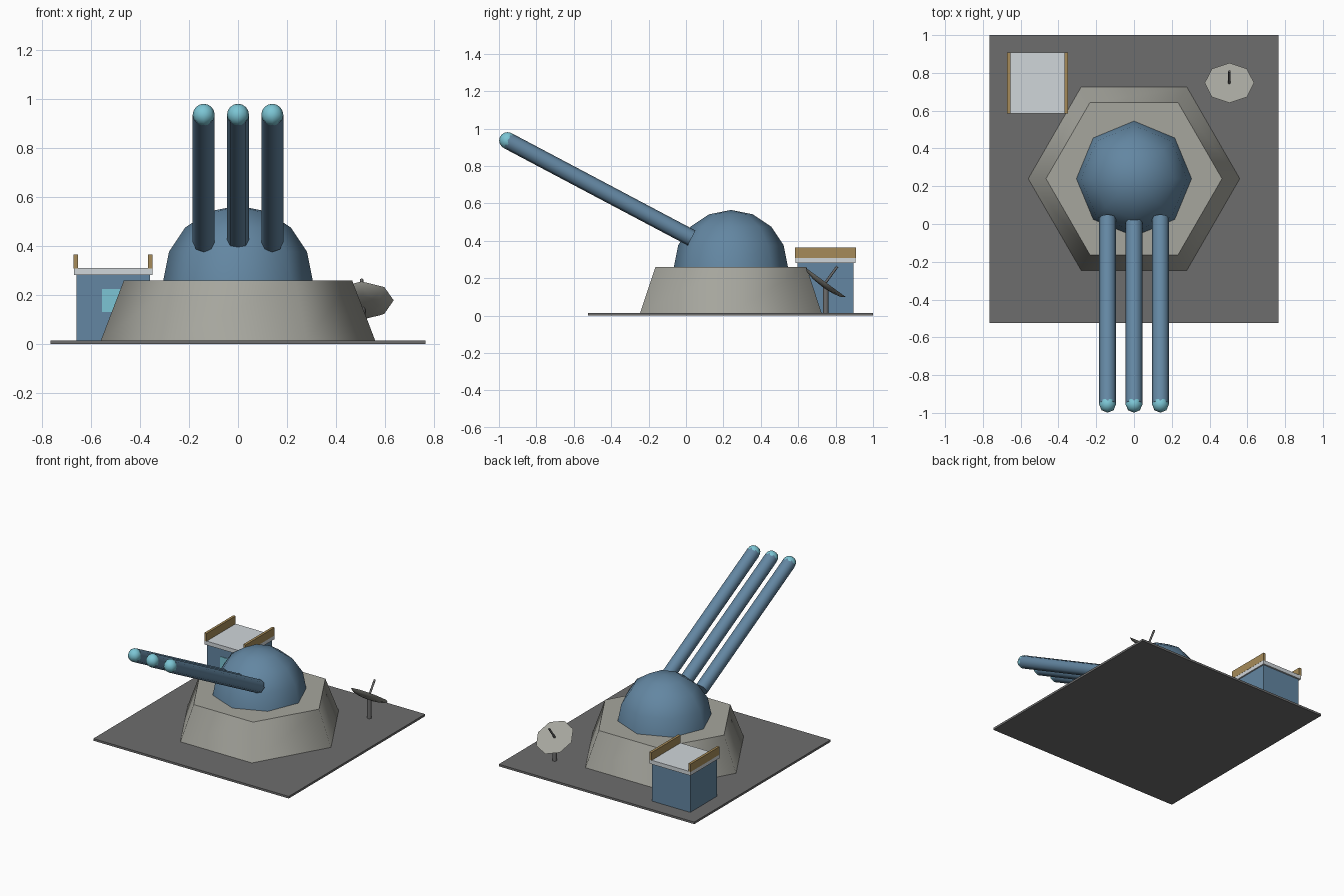
import bpy
import bmesh
from math import sin, cos, pi, radians
from mathutils import Vector, Quaternion

cube = bpy.data.objects.get("Cube")
if cube:
    bpy.data.objects.remove(cube, do_unlink=True)


def material(name, r, g, b):
    mat = bpy.data.materials.new(name)
    mat.use_nodes = True
    mat.diffuse_color = (r, g, b, 1)
    mat.node_tree.nodes["Principled BSDF"].inputs["Base Color"].default_value = (r, g, b, 1)
    return mat


steel_blue = material("steel blue", 0.125, 0.24, 0.36)
concrete = material("concrete gray", 0.38, 0.38, 0.34)
asphalt = material("dark gray", 0.155, 0.155, 0.155)
roof_gray = material("pale gray", 0.63, 0.67, 0.70)
ochre = material("ochre", 0.38, 0.26, 0.10)
cyan = material("cyan", 0.20, 0.56, 0.66)


def finish(name, bm, mat, loc, rot=Quaternion()):
    bmesh.ops.recalc_face_normals(bm, faces=bm.faces)
    mesh = bpy.data.meshes.new(name)
    bm.to_mesh(mesh)
    bm.free()
    mesh.materials.append(mat)
    mesh.shade_smooth()
    mesh.set_sharp_from_angle(angle=radians(65))
    obj = bpy.data.objects.new(name, mesh)
    obj.location = loc
    obj.rotation_mode = 'QUATERNION'
    obj.rotation_quaternion = rot
    bpy.context.collection.objects.link(obj)
    return obj


def box(name, mat, low, high):
    """Box between two opposite corners."""
    low, high = Vector(low), Vector(high)
    bm = bmesh.new()
    bmesh.ops.create_cube(bm, size=1)
    bmesh.ops.scale(bm, vec=high - low, verts=bm.verts)
    return finish(name, bm, mat, (low + high) / 2)


def lathe(name, mat, profile, sides, loc, axis=(0, 0, 1)):
    """Capped solid turned around an axis from (radius, height) points."""
    bm = bmesh.new()
    rings = []
    for r, z in profile:
        if r < 1e-4:
            rings.append([bm.verts.new((0, 0, z))] * sides)
        else:
            rings.append([bm.verts.new((r * cos(2 * pi * i / sides), r * sin(2 * pi * i / sides), z))
                          for i in range(sides)])
    for a, b in zip(rings, rings[1:]):
        for i in range(sides):
            j = (i + 1) % sides
            bm.faces.new(list(dict.fromkeys((a[i], a[j], b[j], b[i]))))
    for ring in (rings[0], rings[-1]):
        if ring[0] is not ring[1]:
            bm.faces.new(ring)
    return finish(name, bm, mat, loc, Vector(axis).to_track_quat('Z', 'Y'))


def arc(radius, height, start, steps):
    """Elliptical profile from a starting angle up to the pole."""
    angles = [start + (pi / 2 - start) * i / steps for i in range(steps + 1)]
    return [(radius * cos(t), height * sin(t)) for t in angles]


# Ground slab and hexagonal bunker
GROUND = 0.015
box("ground_slab", asphalt, (-0.765, -0.525, 0), (0.765, 1, GROUND))
lathe("bunker_base", concrete, [(0.56, GROUND), (0.466, 0.26)], 6, (0, 0.24, 0))

# Turret dome
lathe("turret_dome", steel_blue, arc(0.305, 0.305, 0, 4), 8, (0, 0.24, 0.26))

# Three raised barrels with glowing tips
for label, x in (("right", -0.14), ("middle", 0), ("left", 0.14)):
    breech = Vector((x, 0.03, 0.415))
    muzzle = Vector((x, -0.954, 0.936))
    direction = muzzle - breech
    lathe(label + "_barrel", steel_blue, [(0.045, 0), (0.045, direction.length)], 8, breech, direction)
    lathe(label + "_barrel_tip", cyan, arc(0.045, 0.045, -pi / 2, 8), 8, muzzle)

# Control hut with roof, parapets and window
box("hut_walls", steel_blue, (-0.66, 0.595, GROUND), (-0.36, 0.895, 0.285))
box("hut_roof", roof_gray, (-0.67, 0.585, 0.282), (-0.35, 0.907, 0.31))
for label, x in (("right", -0.672), ("left", -0.367)):
    box(label + "_parapet", ochre, (x, 0.584, 0.309), (x + 0.018, 0.908, 0.365))
box("hut_window", cyan, (-0.555, 0.591, 0.13), (-0.465, 0.597, 0.225))

# Radar dish on its post, tilted to the back
dish_centre = Vector((0.505, 0.747, 0.178))
dish_axis = Vector((0, 0.59, 0.81))
lathe("dish_post", asphalt, [(0.015, GROUND), (0.015, 0.165)], 8, (0.505, 0.747, 0))
lathe("radar_dish", concrete, [(r, -h) for r, h in arc(0.131, 0.03, 0, 3)], 8, dish_centre, dish_axis)
lathe("dish_antenna", asphalt, [(0.007, -0.01), (0.007, 0.105)], 8, dish_centre, dish_axis)
